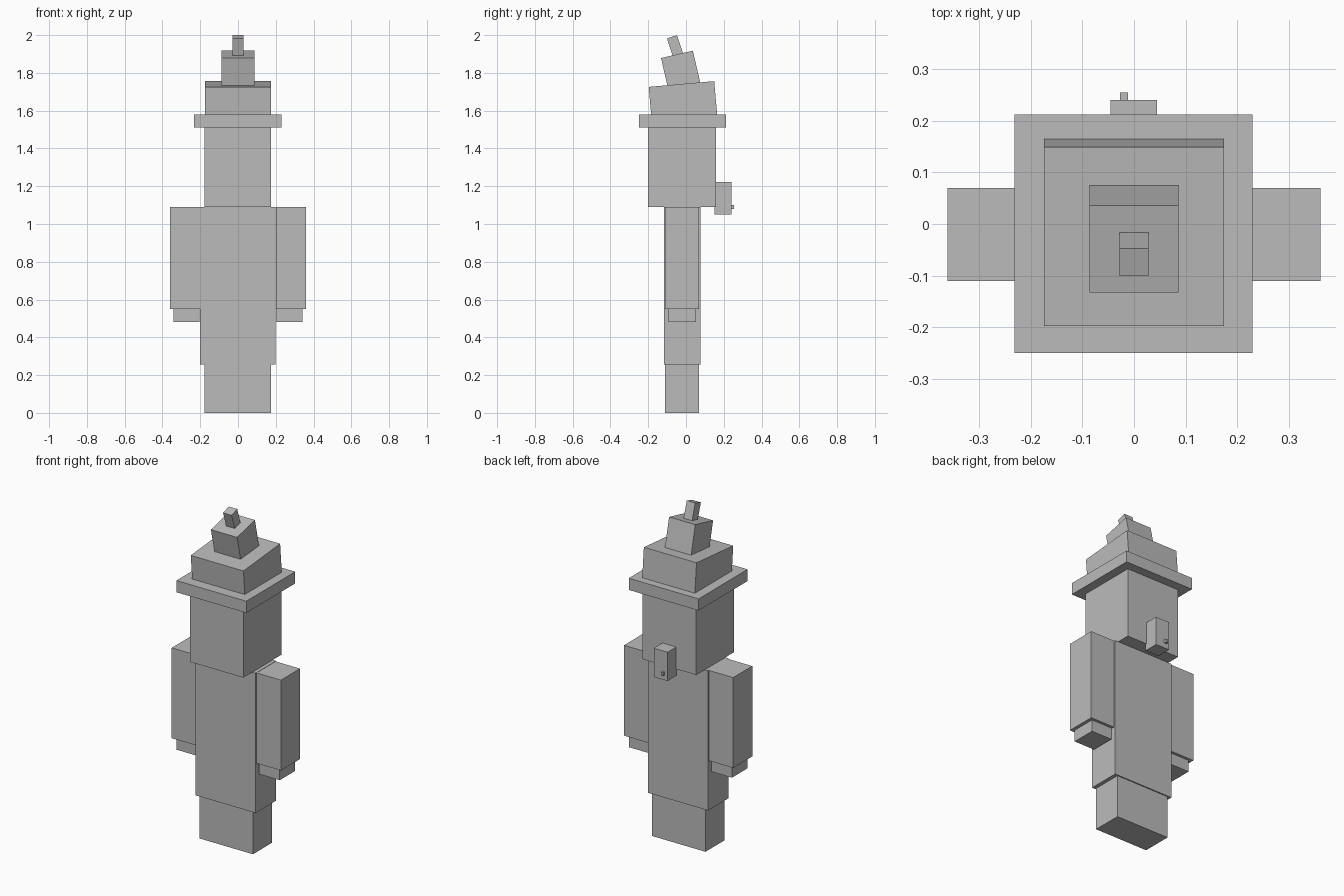
import bpy
import math
from mathutils import Matrix, Vector

if "Cube" in bpy.data.objects:
    bpy.data.objects.remove(bpy.data.objects["Cube"])

grey = bpy.data.materials.new("plain_grey")
grey.diffuse_color = (0.5, 0.5, 0.5, 1)
grey.use_nodes = True
grey.node_tree.nodes["Principled BSDF"].inputs["Base Color"].default_value = grey.diffuse_color


def box(name, x, y, z):
    """Axis-aligned box from (min, max) ranges."""
    spans = (x, y, z)
    bpy.ops.mesh.primitive_cube_add(size=1)
    ob = bpy.context.object
    ob.name = name
    centre = Vector([(a + b) / 2 for a, b in spans])
    scale = Matrix.Diagonal([b - a for a, b in spans]).to_4x4()
    ob.data.transform(Matrix.Translation(centre) @ scale)
    ob.data.materials.append(grey)
    return ob


def tilted_box(name, width, depth, height, top, angle):
    """Box leaning forward, placed by the centre (y, z) of its top face."""
    ob = box(name, (-width / 2, width / 2), (-depth / 2, depth / 2), (-height, 0))
    ob.location = (0, top[0], top[1])
    ob.rotation_euler.x = math.radians(angle)
    return ob


# Legs and coat
box("legs", (-0.178, 0.176), (-0.11, 0.07), (0, 0.26))
box("body", (-0.2, 0.198), (-0.117, 0.077), (0.255, 1.09))

# Arms and hands
for side, s in (("left", 1), ("right", -1)):
    box(side + "_arm", sorted((s * 0.2, s * 0.361)), (-0.11, 0.07), (0.55, 1.09))
    box(side + "_hand", sorted((s * 0.205, s * 0.341)), (-0.093, 0.053), (0.48, 0.56))

# Head with the small box and knob behind it
box("head", (-0.178, 0.176), (-0.201, 0.158), (1.09, 1.52))
box("back_box", (-0.046, 0.045), (0.15, 0.24), (1.05, 1.222))
box("back_knob", (-0.027, -0.012), (0.235, 0.255), (1.08, 1.1))

# Hat: flat brim and three increasingly tilted tiers
box("hat_brim", (-0.232, 0.23), (-0.25, 0.212), (1.51, 1.58))
tilted_box("hat_lower", 0.348, 0.348, 0.2, (-0.024, 1.741), 5)
tilted_box("hat_middle", 0.173, 0.173, 0.2, (-0.048, 1.898), 13)
tilted_box("hat_tip", 0.056, 0.056, 0.13, (-0.074, 1.991), 18)
